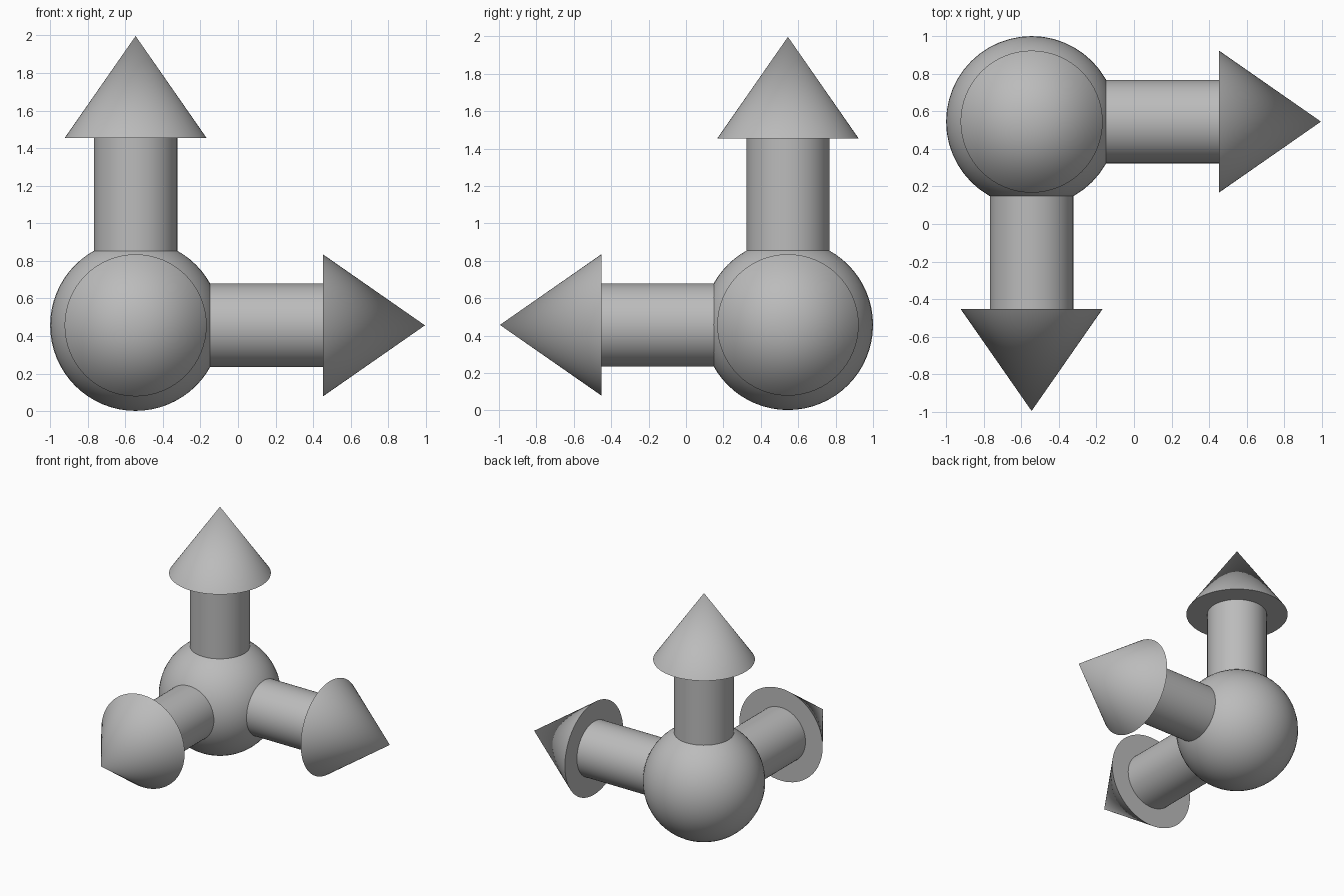
import bpy
from math import radians
from mathutils import Matrix, Vector

cube = bpy.data.objects.get("Cube")
if cube:
    bpy.data.objects.remove(cube, do_unlink=True)

grey = bpy.data.materials.new("plain grey")
grey.use_nodes = True
grey.diffuse_color = (0.5, 0.5, 0.5, 1)
grey.node_tree.nodes["Principled BSDF"].inputs["Base Color"].default_value = (0.5, 0.5, 0.5, 1)

HUB = Vector((-0.545, 0.545, 0.457))
HUB_RADIUS = 0.455
SHAFT_RADIUS, HEAD_RADIUS = 0.222, 0.378
HEAD_START, TIP = 0.997, 1.54
SIDES = 64


def finish(name):
    """Name, colour and smooth the newly added part."""
    part = bpy.context.object
    part.name = name
    part.data.name = name
    part.data.materials.append(grey)
    bpy.ops.object.shade_smooth_by_angle(angle=radians(35))
    return part


def add_arrow(name, rotation):
    """Shaft and conical head pointing out of the hub."""
    bpy.ops.mesh.primitive_cylinder_add(vertices=SIDES, radius=SHAFT_RADIUS, depth=HEAD_START)
    shaft = finish(name + "_arrow_shaft")
    bpy.ops.mesh.primitive_cone_add(vertices=SIDES, radius1=HEAD_RADIUS, radius2=0,
                                    depth=TIP - HEAD_START)
    head = finish(name + "_arrow_head")
    for part, middle in ((shaft, HEAD_START / 2), (head, (HEAD_START + TIP) / 2)):
        part.matrix_world = (Matrix.Translation(HUB) @ rotation
                             @ Matrix.Translation((0, 0, middle)))


# Central ball
bpy.ops.mesh.primitive_uv_sphere_add(segments=48, ring_count=32, radius=HUB_RADIUS, location=HUB)
finish("hub_ball")

# Three arrows at right angles
add_arrow("up", Matrix.Identity(4))
add_arrow("left", Matrix.Rotation(radians(90), 4, "Y"))
add_arrow("front", Matrix.Rotation(radians(90), 4, "X"))
